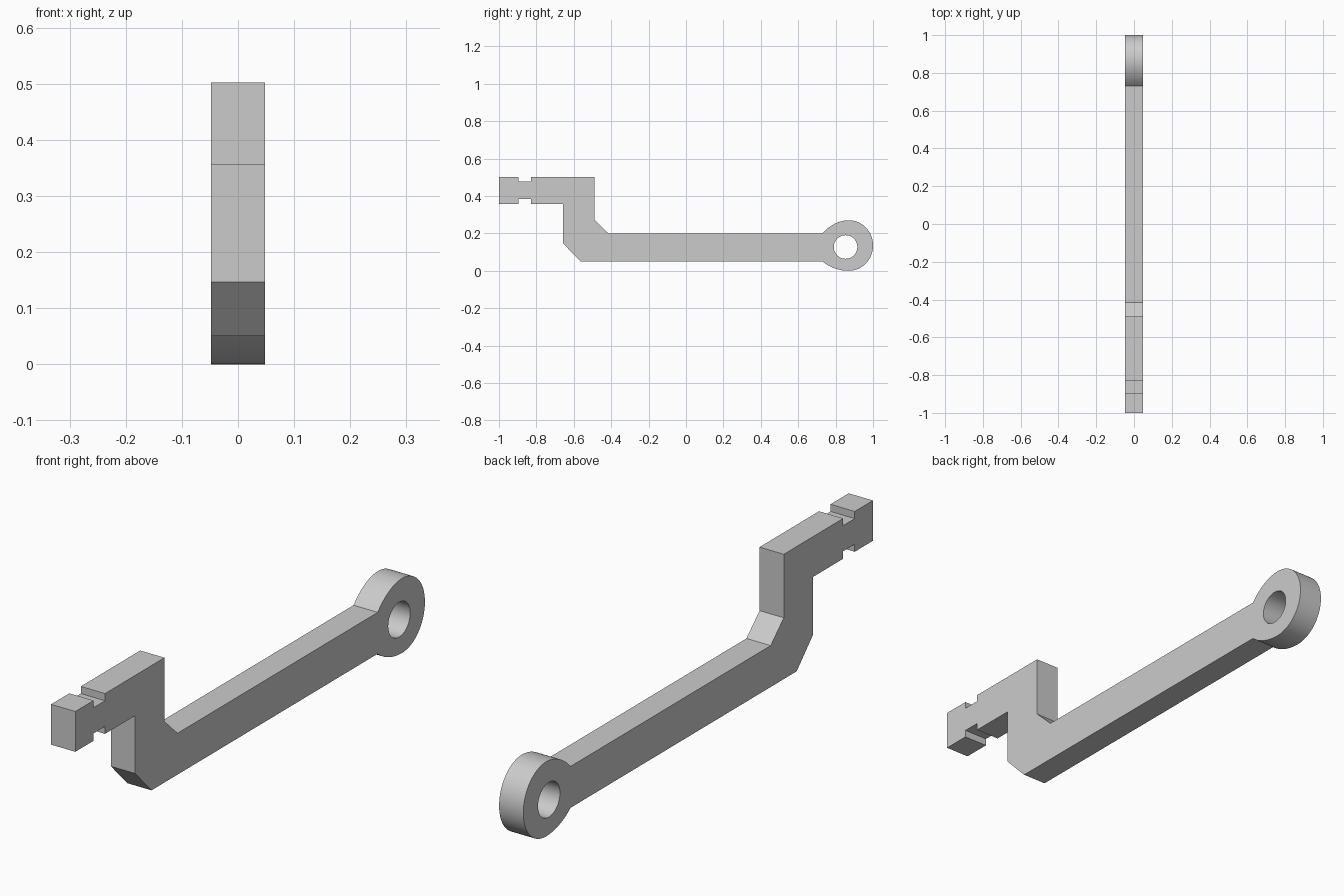
import bpy, bmesh, math
from mathutils import Vector, Matrix
from mathutils.geometry import interpolate_bezier

cube = bpy.data.objects.get("Cube")
if cube:
    bpy.data.objects.remove(cube)

HALF_WIDTH = 0.0485

# Grey finish
grey = bpy.data.materials.new("plain grey")
grey.use_nodes = True
colour = (0.6, 0.6, 0.6, 1)
grey.diffuse_color = colour
grey.node_tree.nodes["Principled BSDF"].inputs["Base Color"].default_value = colour


def bezier(a, b, c, d, steps=18):
    """Sampled curve without its last point, in the (y, z) plane."""
    return list(interpolate_bezier(*(Vector(p) for p in (a, b, c, d)), steps))[:-1]


# Grooved tongue, upright and chamfered crank, listed from the lower neck round to the upper neck
crank = [(-0.564, 0.05), (-0.658, 0.147), (-0.658, 0.356),
         (-0.83, 0.356), (-0.83, 0.383), (-0.896, 0.383), (-0.896, 0.356),
         (-1, 0.356), (-1, 0.502),
         (-0.896, 0.502), (-0.896, 0.476), (-0.83, 0.476), (-0.83, 0.502),
         (-0.49, 0.502), (-0.49, 0.272), (-0.415, 0.2)]

# Rounded eye, from the upper neck round to the lower neck
eye = bezier((0.73, 0.2), (0.765, 0.24), (0.815, 0.27), (0.87, 0.27))
eye += bezier((0.87, 0.27), (0.943, 0.27), (1, 0.21), (1, 0.135))
eye += bezier((1, 0.135), (1, 0.06), (0.943, 0), (0.87, 0))
eye += bezier((0.87, 0), (0.815, 0), (0.765, 0.02), (0.73, 0.05))
eye.append((0.73, 0.05))

# Pin hole
hole = [(0.853 + 0.063 * math.cos(a), 0.127 + 0.063 * math.sin(a))
        for a in (math.tau * i / 48 for i in range(48))]

# Fill the side profile around the hole, then extrude it across the width
bm = bmesh.new()
for loop in (crank + eye, hole):
    verts = [bm.verts.new((-HALF_WIDTH, p[0], p[1])) for p in loop]
    for i, v in enumerate(verts):
        bm.edges.new((verts[i - 1], v))
bmesh.ops.triangle_fill(bm, use_beauty=True, edges=bm.edges[:], normal=(-1, 0, 0))
side = bmesh.ops.extrude_face_region(bm, geom=bm.faces[:], use_keep_orig=True)
bmesh.ops.translate(bm, vec=(2 * HALF_WIDTH, 0, 0),
                    verts=[g for g in side["geom"] if isinstance(g, bmesh.types.BMVert)])
bmesh.ops.recalc_face_normals(bm, faces=bm.faces[:])

mesh = bpy.data.meshes.new("cranked_arm")
bm.to_mesh(mesh)
bm.free()
mesh.materials.append(grey)
arm = bpy.data.objects.new("cranked_arm", mesh)
bpy.context.collection.objects.link(arm)

# Smooth the eye and hole, keep the corners sharp
bpy.ops.object.select_all(action="DESELECT")
arm.select_set(True)
bpy.context.view_layer.objects.active = arm
bpy.ops.object.shade_smooth_by_angle(angle=math.radians(25))
